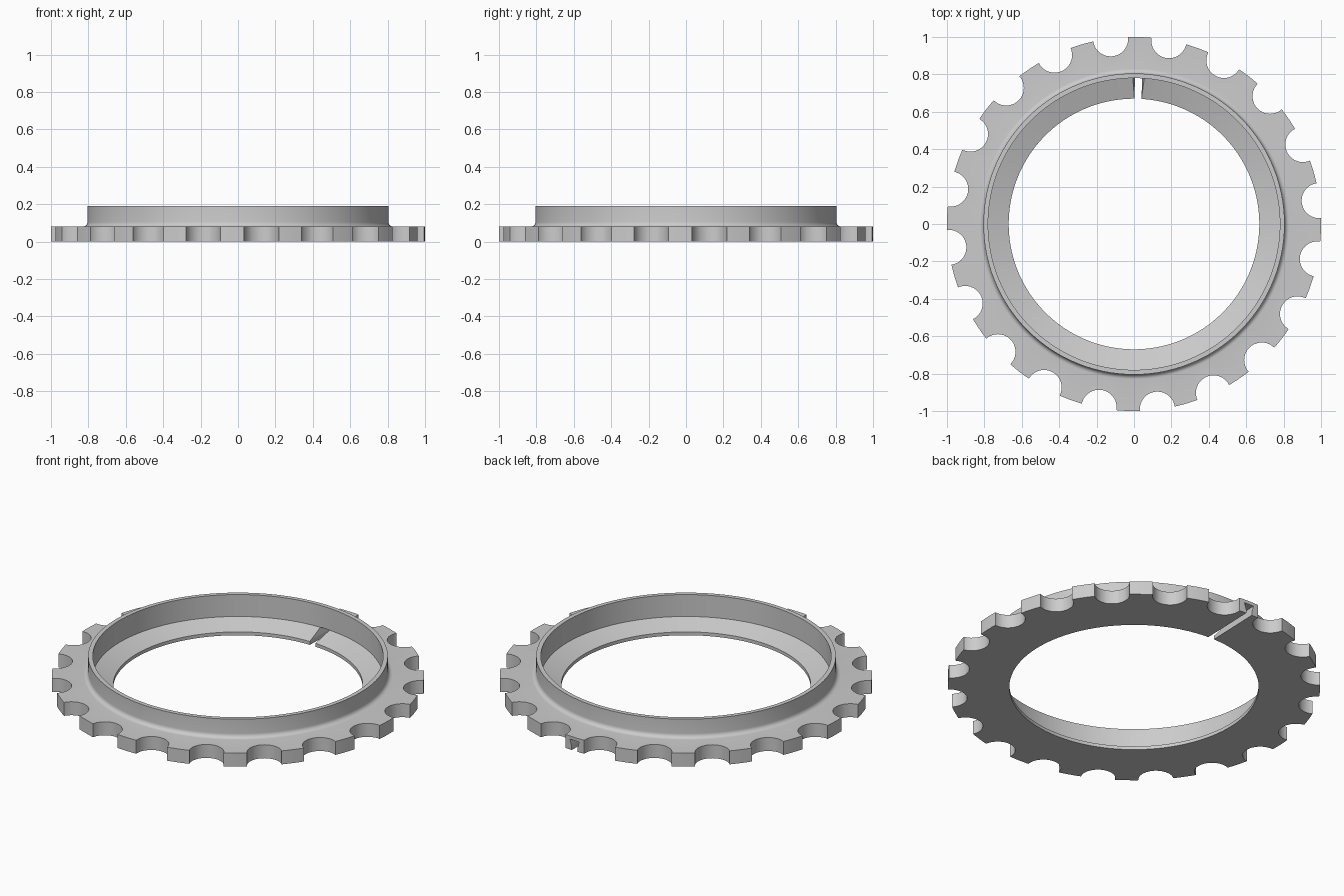
import bpy, bmesh
from math import radians, cos, sin, pi
from mathutils import Matrix, Vector

cube = bpy.data.objects.get("Cube")
if cube:
    bpy.data.objects.remove(cube)

TEETH = 20
TURN = radians(-1.8)     # teeth and slot sit slightly off the axes


def new_object(name, bm):
    bmesh.ops.recalc_face_normals(bm, faces=bm.faces)
    mesh = bpy.data.meshes.new(name)
    bm.to_mesh(mesh)
    bm.free()
    obj = bpy.data.objects.new(name, mesh)
    bpy.context.collection.objects.link(obj)
    return obj


def lathe(name, profile, steps):
    bm = bmesh.new()
    verts = [bm.verts.new((r, 0, z)) for r, z in profile]
    edges = [bm.edges.new((a, b)) for a, b in zip(verts, verts[1:] + verts[:1])]
    bmesh.ops.spin(bm, geom=verts + edges, cent=(0, 0, 0), axis=(0, 0, 1),
                   angle=2 * pi, steps=steps, use_merge=True)
    bmesh.ops.remove_doubles(bm, verts=bm.verts, dist=1e-5)
    return new_object(name, bm)


def cut(target, cutter):
    cutter.hide_render = True
    mod = target.modifiers.new("cut", "BOOLEAN")
    mod.operation, mod.solver, mod.object = "DIFFERENCE", "EXACT", cutter
    bpy.context.view_layer.objects.active = target
    bpy.ops.object.modifier_apply(modifier=mod.name)
    bpy.data.objects.remove(cutter)


# Ring: flat plate, filleted collar and conical inner seat
fillet = [(0.83 - 0.025 * sin(a), 0.105 - 0.025 * cos(a))
          for a in (radians(15 * i) for i in range(7))]
profile = [(0.67, 0), (1.0, 0), (1.0, 0.08)] + fillet + [
    (0.805, 0.19), (0.78, 0.19), (0.78, 0.06), (0.67, 0.02)]
ring = lathe("notched_ring", profile, 160)

# Round notches between the teeth
bm = bmesh.new()
for i in range(TEETH):
    a = pi / 2 + TURN + (i + 0.5) * 2 * pi / TEETH
    bmesh.ops.create_cone(bm, cap_ends=True, segments=40, radius1=0.094,
                          radius2=0.094, depth=0.3,
                          matrix=Matrix.Translation((0.998 * cos(a), 0.998 * sin(a), 0.04)))
cut(ring, new_object("notch_cutter", bm))

# Dovetail slot under the back tooth
bm = bmesh.new()
section = [(-0.019, -0.02), (0.019, -0.02), (0.019, 0.02),
           (0.031, 0.061), (-0.031, 0.061), (-0.019, 0.02)]
face = bm.faces.new([bm.verts.new((x, 0.5, z)) for x, z in section])
out = bmesh.ops.extrude_face_region(bm, geom=[face])
bmesh.ops.translate(bm, vec=Vector((0, 0.6, 0)),
                    verts=[v for v in out["geom"] if isinstance(v, bmesh.types.BMVert)])
bmesh.ops.rotate(bm, verts=bm.verts, matrix=Matrix.Rotation(TURN, 3, "Z"))
cut(ring, new_object("slot_cutter", bm))

# Plain grey finish
mat = bpy.data.materials.new("plain grey")
mat.use_nodes = True
color = (0.6, 0.6, 0.6, 1)
mat.diffuse_color = color
mat.node_tree.nodes["Principled BSDF"].inputs["Base Color"].default_value = color
ring.data.materials.clear()
ring.data.materials.append(mat)

bpy.ops.object.select_all(action="DESELECT")
ring.select_set(True)
bpy.context.view_layer.objects.active = ring
bpy.ops.object.shade_smooth_by_angle(angle=radians(25))
